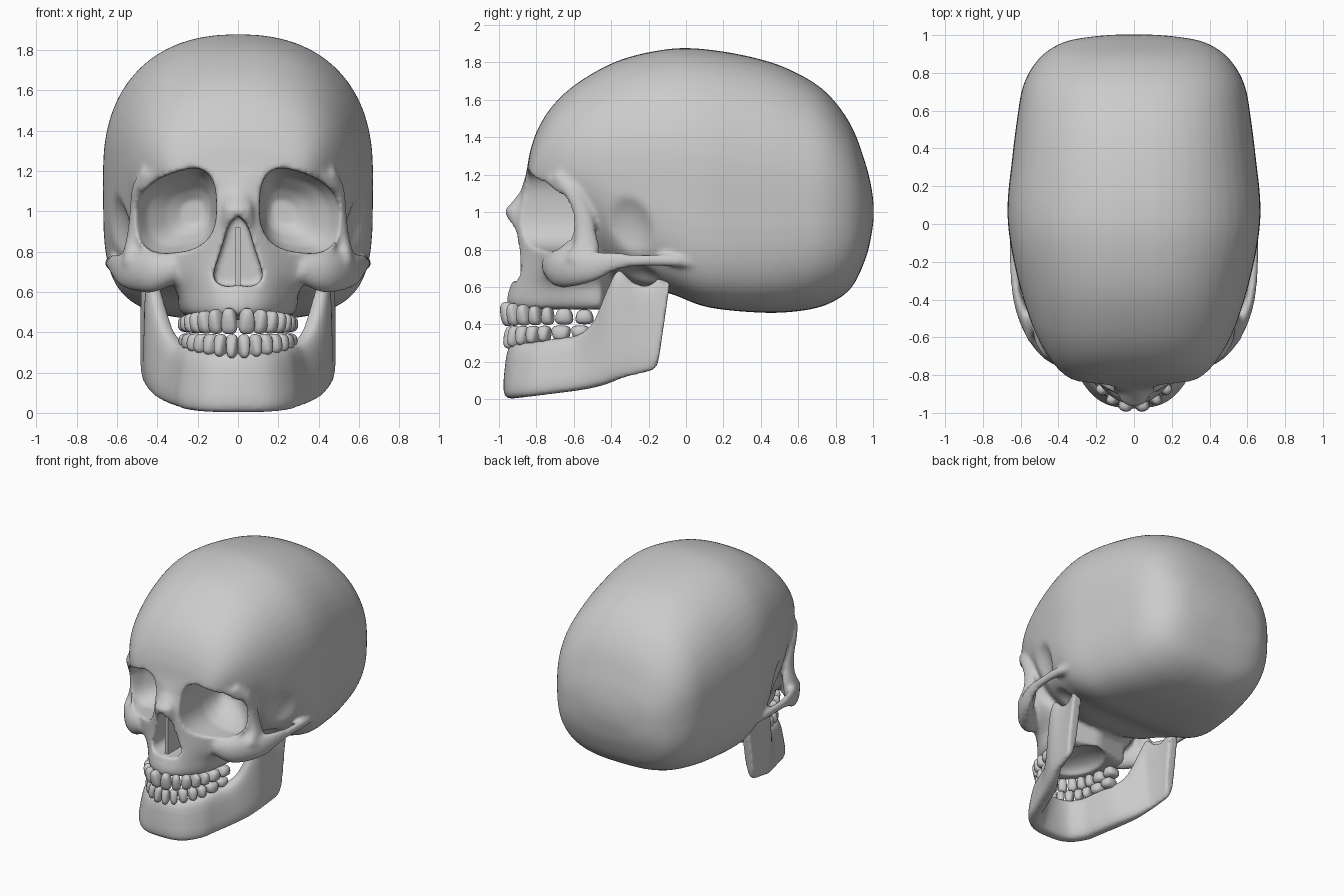
import bpy, bmesh, math
from mathutils import Vector, Matrix

if "Cube" in bpy.data.objects:
    bpy.data.objects.remove(bpy.data.objects["Cube"])


def spline(rows, n=5):
    """Catmull-Rom interpolation between rows of numbers."""
    out = []
    for i in range(len(rows) - 1):
        p = [rows[max(i - 1, 0)], rows[i], rows[i + 1], rows[min(i + 2, len(rows) - 1)]]
        for k in range(n):
            t = k / n
            out.append(tuple(0.5 * (2 * b + (c - a) * t + (2 * a - 5 * b + 4 * c - d) * t * t
                             + (3 * b - a - 3 * c + d) * t ** 3) for a, b, c, d in zip(*p)))
    return out + [tuple(rows[-1])]


def spow(v, e):
    return math.copysign(abs(v) ** e, v)


def clamp(v):
    return min(max(v, 0), 1)


def loft(bm, rings, mirror=False):
    for s in ((1, -1) if mirror else (1,)):
        vs = [[bm.verts.new((x * s, y, z)) for x, y, z in r] for r in rings]
        for a, b in zip(vs, vs[1:]):
            for i in range(len(a)):
                j = (i + 1) % len(a)
                bm.faces.new((a[i], a[j], b[j], b[i]))
        bm.faces.new(vs[0])
        bm.faces.new(vs[-1])


def tube(bm, rows, ref=(0, 0, 1)):
    """Mirrored bar through rows of x, y, z, radius across, radius along ref."""
    rows = spline(rows)
    rings = []
    for i, r in enumerate(rows):
        t = Vector(rows[min(i + 1, len(rows) - 1)][:3]) - Vector(rows[max(i - 1, 0)][:3])
        side = t.cross(Vector(ref)).normalized()
        up = side.cross(t).normalized()
        rings.append([Vector(r[:3]) + side * r[3] * math.cos(a) + up * r[4] * math.sin(a)
                      for a in (k * math.tau / 16 for k in range(16))])
    loft(bm, rings, True)


def ball(bm, c, r, mirror=True):
    for s in ((1, -1) if mirror else (1,)):
        bmesh.ops.create_uvsphere(bm, u_segments=24, v_segments=14, radius=1, matrix=Matrix.Translation(
            (c[0] * s, c[1], c[2])) @ Matrix.Diagonal((*r, 1)))


def finish(bm, name, ob=None):
    bmesh.ops.recalc_face_normals(bm, faces=bm.faces[:])
    me = bpy.data.meshes.new(name)
    bm.to_mesh(me)
    bm.free()
    me.shade_smooth()
    if ob:
        ob.data = me
        return ob
    ob = bpy.data.objects.new(name, me)
    bpy.context.collection.objects.link(ob)
    return ob


def sculpt(ob, voxel, cutters=(), smooth=0):
    """Fuse the overlapping parts, carve the cutters out, soften."""
    def remesh():
        m = ob.modifiers.new("fuse", 'REMESH')
        m.mode, m.voxel_size, m.use_smooth_shade = 'VOXEL', voxel, True
    remesh()
    for c in cutters:
        c.hide_render = True
        m = ob.modifiers.new("carve", 'BOOLEAN')
        m.operation, m.object, m.solver = 'DIFFERENCE', c, 'EXACT'
    if cutters:
        remesh()
    m = ob.modifiers.new("soften", 'SMOOTH')
    m.factor, m.iterations = 0.5, smooth
    dg = bpy.context.evaluated_depsgraph_get()
    me = bpy.data.meshes.new_from_object(ob.evaluated_get(dg))
    ob.modifiers.clear()
    ob.data = me
    me.shade_smooth()
    for c in cutters:
        bpy.data.objects.remove(c)


# Braincase: cross-sections along y (y, half width, bottom, top)
bm = bmesh.new()
case = [(-.85, .16, 1.13, 1.23), (-.835, .30, 1.05, 1.32), (-.79, .38, .98, 1.45), (-.70, .455, .90, 1.585),
        (-.56, .53, .76, 1.705), (-.35, .60, .62, 1.815), (-.1, .655, .57, 1.872), (.1, .67, .495, 1.872),
        (.35, .645, .465, 1.83), (.55, .62, .465, 1.765), (.74, .585, .50, 1.65), (.88, .50, .59, 1.47),
        (.96, .38, .75, 1.26), (.99, .24, .87, 1.14), (1.003, .10, .95, 1.05)]
rings = []
for y, w, zb, zt in spline(case):
    nb = 2 + 2.4 * clamp((y + .5) / .5) - 1.4 * clamp((y - .15) / .6)
    ring = []
    for k in range(48):
        a = k * math.tau / 48
        e = 2 / (2.3 if math.sin(a) > 0 else nb)
        ring.append((w * spow(math.cos(a), e), y, (zb + zt) / 2 + (zt - zb) / 2 * spow(math.sin(a), e)))
    rings.append(ring)
loft(bm, rings)

# Upper jaw and mid-face: half outlines stacked in z
face = {.48: [(0, -.95), (.10, -.915), (.19, -.82), (.25, -.68), (.28, -.45)],
        .53: [(0, -.965), (.11, -.925), (.205, -.82), (.275, -.68), (.30, -.45)],
        .61: [(0, -.94), (.12, -.905), (.225, -.80), (.30, -.68), (.30, -.45)],
        .70: [(0, -.915), (.13, -.885), (.27, -.78), (.40, -.67), (.36, -.45)],
        .80: [(0, -.91), (.12, -.885), (.28, -.78), (.48, -.645), (.43, -.50)],
        .95: [(0, -.93), (.09, -.90), (.25, -.80), (.505, -.60), (.45, -.46)],
        1.1: [(0, -.89), (.09, -.87), (.25, -.82), (.495, -.61), (.45, -.46)],
        1.2: [(0, -.855), (.12, -.855), (.27, -.83), (.47, -.66), (.44, -.45)],
        1.3: [(0, -.835), (.12, -.83), (.27, -.80), (.42, -.68), (.41, -.45)]}
rows = spline([(z, *[v for p in pts for v in p]) for z, pts in face.items()], 4)
rings = []
for r in rows:
    half = spline(list(zip(r[1::2], r[2::2])), 4)
    full = half + [(0, -.38)] + [(-x, y) for x, y in half[:0:-1]]
    rings.append([(x, y, r[0]) for x, y in full])
loft(bm, rings)
skull = finish(bm, "cranium")

# Hollows of the temples
cuts = []
for c, r in (((.78, -.36, .84), (.26, .24, .34)), ((.5, -.29, .58), (.16, .17, .14))):
    b = bmesh.new()
    ball(b, c, r)
    cuts.append(finish(b, "temple_cutter"))
sculpt(skull, .014, cuts, 12)

# Cheekbones with arches, orbit rims, brows and nasal bones
bm = bmesh.new()
bm.from_mesh(skull.data)
tube(bm, [(.30, -.73, .72, .05, .06), (.41, -.68, .70, .065, .10), (.49, -.61, .70, .06, .10),
          (.565, -.51, .71, .042, .085), (.615, -.39, .735, .026, .052), (.632, -.25, .742, .024, .033),
          (.63, -.1, .742, .03, .033), (.605, .08, .73, .03, .03), (.585, .28, .72, .03, .02)])
tube(bm, [(.535, -.56, .72, .045, .09), (.528, -.535, .80, .04, .075), (.515, -.535, .88, .035, .058),
          (.507, -.555, 1.0, .03, .05), (.49, -.605, 1.11, .036, .05), (.44, -.68, 1.2, .04, .05)], (0, 1, 0))
tube(bm, [(.08, -.82, 1.19, .03, .03), (.18, -.815, 1.215, .03, .035), (.28, -.795, 1.225, .03, .04),
          (.39, -.735, 1.19, .03, .045), (.47, -.65, 1.12, .035, .04)])
loft(bm, [[(rx * math.cos(k * math.tau / 16), y + .06 * math.sin(k * math.tau / 16), z) for k in range(16)]
          for y, z, rx in ((-.78, 1.2, .09), (-.81, 1.13, .075), (-.865, 1.06, .072), (-.91, 1.01, .078),
                           (-.895, .95, .085), (-.865, .90, .095))])
finish(bm, "cranium", skull)

# Eye socket, nose opening and palate cutters
cuts = []
b = bmesh.new()
rings = []
for y, cx, s in ((-1.1, .305, 1), (-.6, .305, 1), (-.52, .285, .84), (-.44, .245, .55), (-.4, .225, .3)):
    ring = []
    for k in range(40):
        a = k * math.tau / 40
        u, v = .198 * s * spow(math.cos(a), .75), .2 * s * spow(math.sin(a), .75)
        tilt = -.12 if v < 0 else -.12 - .2 * v / .2
        ring.append((cx + u, y, .995 + v + tilt * u))
    rings.append(ring)
loft(b, rings, True)
cuts.append(finish(b, "orbit_cutter"))
b = bmesh.new()
pear = spline([(0, .98), (.045, .93), (.08, .82), (.118, .70), (.105, .645), (.05, .627), (0, .635)], 3)
pear = pear + [(-x, z) for x, z in pear[-2:0:-1]]
loft(b, [[(x, y, z) for x, z in pear] for y in (-1.1, -.64)])
cuts.append(finish(b, "nose_cutter"))
b = bmesh.new()
ball(b, (0, -.62, .47), (.17, .23, .09), False)
cuts.append(finish(b, "palate_cutter"))
sculpt(skull, .013, cuts, 6)

# Nasal septum
b = bmesh.new()
bmesh.ops.create_cube(b, size=1, matrix=Matrix.Translation((0, -.75, .77)) @ Matrix.Diagonal((.024, .27, .30, 1)))
sept = finish(b, "nasal_septum")
sept.data.shade_flat()

# Lower jaw: stations of bottom point, top point, half thickness
jaw = [(0, -.93, .003, 0, -.90, .30, .056), (.14, -.91, .005, .12, -.87, .30, .056),
       (.235, -.82, .015, .20, -.78, .31, .056), (.28, -.70, .03, .24, -.67, .33, .056),
       (.335, -.55, .05, .28, -.57, .345, .056), (.385, -.44, .075, .345, -.485, .42, .05),
       (.42, -.36, .105, .40, -.41, .60, .045), (.435, -.31, .12, .425, -.36, .69, .036),
       (.445, -.25, .135, .43, -.28, .625, .032), (.453, -.19, .15, .435, -.20, .61, .032),
       (.455, -.155, .18, .44, -.12, .67, .036), (.45, -.14, .25, .445, -.075, .70, .04)]
jaw = [(-r[0], r[1], r[2], -r[3], *r[4:]) for r in jaw[:0:-1]] + jaw
rows = spline(jaw)
mids = [(Vector(r[:3]) + Vector(r[3:6])) / 2 for r in rows]
rings = []
for i, r in enumerate(rows):
    t = mids[min(i + 1, len(mids) - 1)] - mids[max(i - 1, 0)]
    n = Vector((t.y, -t.x, 0)).normalized()
    u = (Vector(r[3:6]) - Vector(r[:3])) / 2
    rings.append([mids[i] + u * spow(math.sin(a), .6) + n * r[6] * spow(math.cos(a), .6)
                  for a in (k * math.tau / 24 for k in range(24))])
bm = bmesh.new()
loft(bm, rings)
ball(bm, (.445, -.105, .665), (.06, .03, .035))
mandible = finish(bm, "mandible")
sculpt(mandible, .012, (), 5)


# Teeth: rounded crowns walked along each dental arch
def teeth(name, arch, widths, gum, bite):
    bm = bmesh.new()
    path = [Vector(p) for p in spline(arch, 20)]
    dist = [0]
    for a, b in zip(path, path[1:]):
        dist.append(dist[-1] + (b - a).length)
    s = 0
    for k, w in enumerate(widths):
        i = min(range(len(dist)), key=lambda j: abs(dist[j] - s - w / 2))
        s += w
        t = path[min(i + 1, len(path) - 1)] - path[max(i - 1, 0)]
        ang = math.atan2(t.y, t.x)
        f = k / (len(widths) - 1)
        z0 = gum[0] + (gum[1] - gum[0]) * f
        z1 = bite[0] + (bite[1] - bite[0]) * f
        for side in (1, -1):
            new = bmesh.ops.create_uvsphere(bm, u_segments=16, v_segments=10, radius=1)["verts"]
            for v in new:
                x, y, z = (spow(c, .7) for c in v.co)
                g = .86 + .14 * z
                p = Vector((x * w * .52 * g, y * (.038 + .016 * f) * (1 - .25 * z * (1 - f)), 0))
                p = Matrix.Rotation(ang, 3, 'Z') @ p
                v.co = ((path[i].x + p.x) * side, path[i].y + p.y, (z0 + z1) / 2 + z * (z1 - z0) / 2)
    return finish(bm, name)


teeth("upper_teeth", [(0, -.965), (.085, -.935), (.155, -.87), (.205, -.78), (.235, -.66), (.25, -.44)],
      (.085, .07, .075, .07, .07, .105, .105), (.52, .48), (.39, .40))
teeth("lower_teeth", [(0, -.945), (.085, -.915), (.15, -.85), (.20, -.77), (.23, -.66), (.25, -.46)],
      (.06, .06, .07, .07, .07, .11, .105), (.27, .32), (.39, .395))
